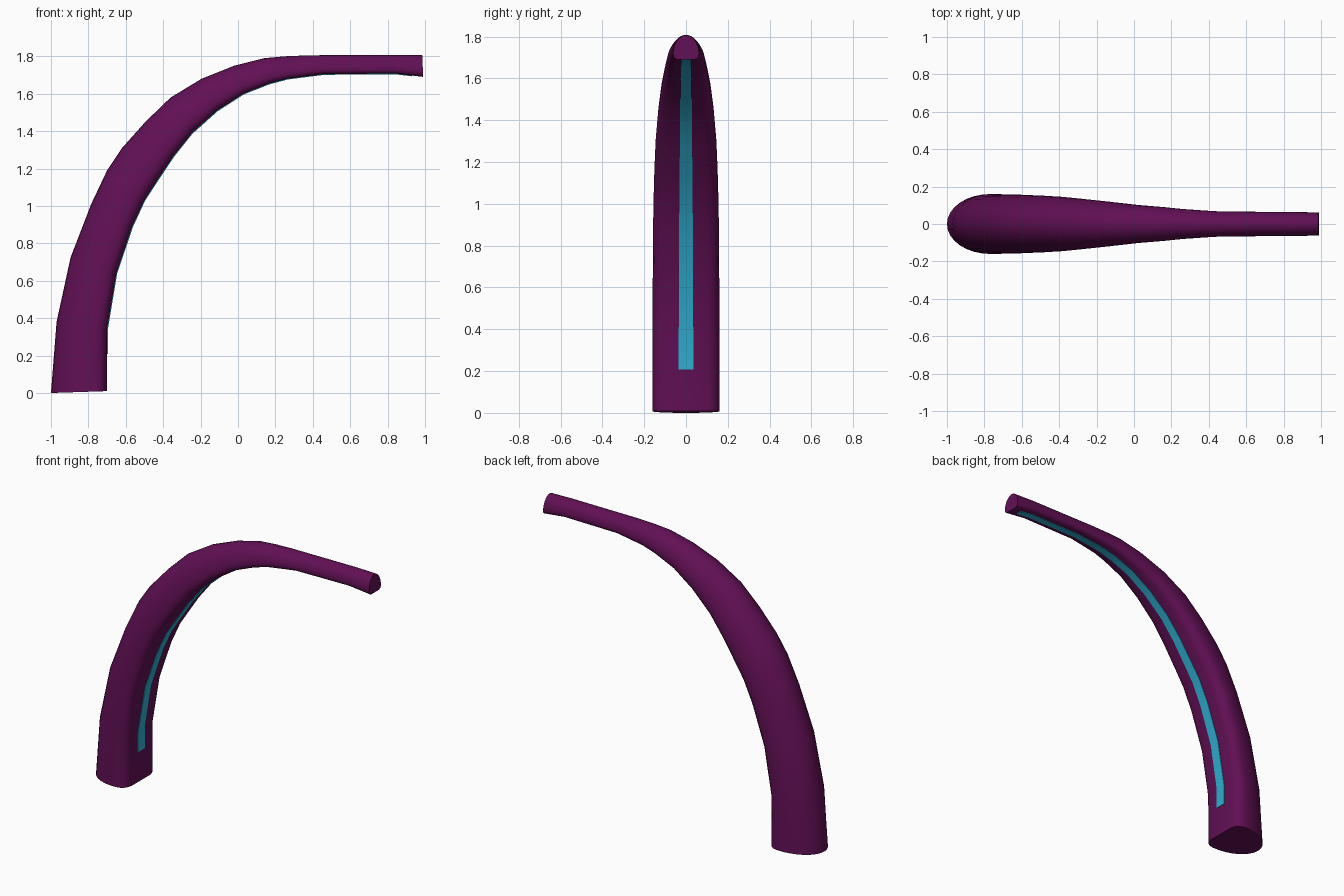
import bpy
import bmesh
import math
from mathutils import Vector

cube = bpy.data.objects.get("Cube")
if cube:
    bpy.data.objects.remove(cube, do_unlink=True)


def material(name, rgb):
    mat = bpy.data.materials.new(name)
    mat.use_nodes = True
    mat.diffuse_color = (*rgb, 1)
    mat.node_tree.nodes["Principled BSDF"].inputs["Base Color"].default_value = (*rgb, 1)
    return mat


def loft(name, rings, mat):
    """Skin a list of closed rings and cap both ends."""
    bm = bmesh.new()
    loops = [[bm.verts.new(p) for p in ring] for ring in rings]
    for a, b in zip(loops, loops[1:]):
        for i in range(len(a)):
            j = (i + 1) % len(a)
            bm.faces.new((a[i], a[j], b[j], b[i]))
    bm.faces.new(loops[0])
    bm.faces.new(loops[-1])
    bmesh.ops.recalc_face_normals(bm, faces=bm.faces)
    mesh = bpy.data.meshes.new(name)
    bm.to_mesh(mesh)
    bm.free()
    mesh.materials.append(mat)
    obj = bpy.data.objects.new(name, mesh)
    bpy.context.collection.objects.link(obj)
    bpy.ops.object.select_all(action='DESELECT')
    obj.select_set(True)
    bpy.context.view_layer.objects.active = obj
    bpy.ops.object.shade_smooth_by_angle(angle=math.radians(45))
    return obj


purple = material("deep purple", (0.12, 0.005, 0.09))
cyan = material("cyan", (0.028, 0.43, 0.64))

# Stations along the arm: outer x, outer z, inner x, inner z, half width
stations = [
    (-1.0, 0, -.70, .01, .16), (-.97, .38, -.70, .34, .16),
    (-.895, .725, -.65, .64, .159), (-.785, 1.01, -.565, .89, .157),
    (-.70, 1.19, -.50, 1.03, .154), (-.62, 1.31, -.435, 1.13, .151),
    (-.495, 1.45, -.345, 1.265, .145), (-.36, 1.58, -.245, 1.39, .134),
    (-.195, 1.68, -.11, 1.51, .119), (-.02, 1.75, .03, 1.60, .102),
    (.14, 1.79, .17, 1.655, .09), (.25, 1.80, .265, 1.68, .08),
    (.37, 1.805, .38, 1.695, .072), (.46, 1.806, .46, 1.705, .067),
    (.84, 1.808, .84, 1.708, .064), (.985, 1.806, .99, 1.69, .062),
]

# Half section as (depth from outer side, width): rounded back, soft corners, flat inside
side = [(.77 * (1 - math.cos(t)), math.sin(t))
        for t in (i * math.pi / 16 for i in range(1, 9))]
side += [(.88, .96), (.96, .84), (1, .62)]
section = [(0, 0)] + side + [(1, 0)] + [(u, -v) for u, v in reversed(side)]

# Arm
rings = []
for ox, oz, ix, iz, w in stations:
    outer, inner = Vector((ox, 0, oz)), Vector((ix, 0, iz))
    rings.append([outer.lerp(inner, u) + Vector((0, v * w, 0)) for u, v in section])
loft("curved_arm", rings, purple)


# Light strip on the inside of the curve
def between(a, b, t):
    return tuple(p + (q - p) * t for p, q in zip(a, b))


path = [between(stations[0], stations[1], .6)] + stations[1:-1]
path.append(between(stations[-2], stations[-1], .6))
strip = []
for k, (ox, oz, ix, iz, w) in enumerate(path):
    inner = Vector((ix, 0, iz))
    out = (inner - Vector((ox, 0, oz))).normalized()
    half = .036 - .016 * k / (len(path) - 1)
    strip.append([inner + out * d + Vector((0, s * half, 0))
                  for d, s in ((-.004, -1), (.004, -1), (.004, 1), (-.004, 1))])
loft("light_strip", strip, cyan)
